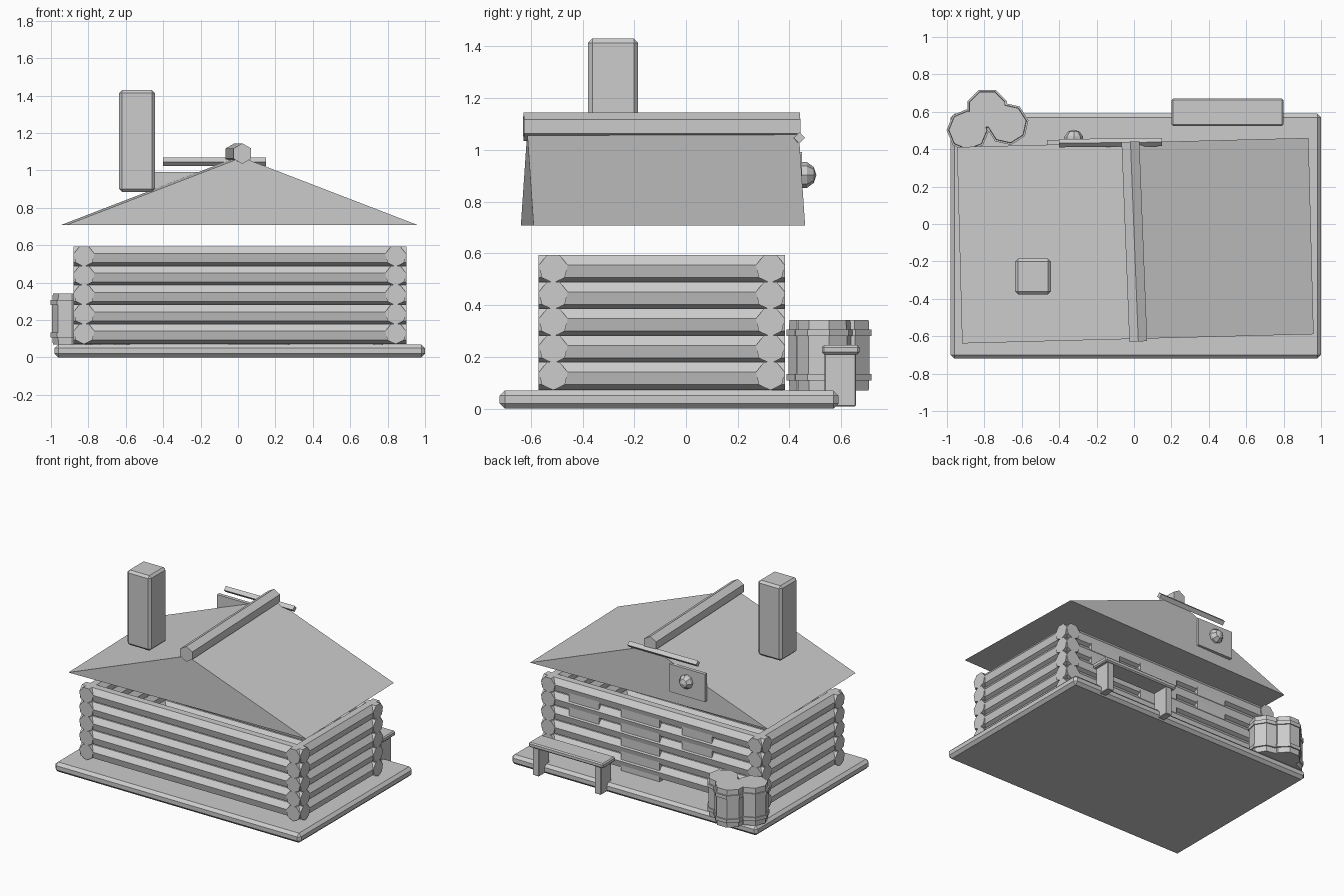
import bpy, bmesh, math
from mathutils import Matrix, Vector

if "Cube" in bpy.data.objects:
    bpy.data.objects.remove(bpy.data.objects["Cube"])

grey = bpy.data.materials.new("plain_grey")
grey.diffuse_color = (0.604, 0.604, 0.604, 1)
grey.use_nodes = True
grey.node_tree.nodes["Principled BSDF"].inputs["Base Color"].default_value = grey.diffuse_color


def finish(name, bm):
    bmesh.ops.recalc_face_normals(bm, faces=bm.faces)
    mesh = bpy.data.meshes.new(name)
    bm.to_mesh(mesh)
    bm.free()
    mesh.materials.append(grey)
    ob = bpy.data.objects.new(name, mesh)
    bpy.context.collection.objects.link(ob)
    return ob


def box(name, lo, hi, bevel=0.0):
    bm = bmesh.new()
    lo, hi = Vector(lo), Vector(hi)
    mat = Matrix.Translation((lo + hi) / 2) @ Matrix.Diagonal((*(hi - lo), 1))
    bmesh.ops.create_cube(bm, size=1, matrix=mat)
    if bevel:
        bmesh.ops.bevel(bm, geom=bm.edges[:], offset=bevel, segments=1, affect='EDGES')
    return finish(name, bm)


def log(name, a, b, radius, sides, phase):
    """Faceted bar from a to b; phase is the angle of one corner above horizontal."""
    a, b = Vector(a), Vector(b)
    d = (b - a).normalized()
    up = Vector((0, 0, 1))
    side = d.cross(up).normalized()
    bm = bmesh.new()
    rings = []
    for p in (a, b):
        ring = []
        for i in range(sides):
            t = phase + math.tau * i / sides
            ring.append(bm.verts.new(p + radius * (math.cos(t) * side + math.sin(t) * up)))
        rings.append(ring)
        bm.faces.new(ring)
    for i in range(sides):
        j = (i + 1) % sides
        bm.faces.new((rings[0][i], rings[0][j], rings[1][j], rings[1][i]))
    return finish(name, bm)


def lathe(name, centre, profile, sides, phase):
    """Closed solid turned about a vertical axis."""
    bm = bmesh.new()
    rings = []
    for r, z in profile:
        rings.append([bm.verts.new((centre[0] + r * math.cos(phase + math.tau * i / sides),
                                    centre[1] + r * math.sin(phase + math.tau * i / sides), z))
                      for i in range(sides)])
    for lower, upper in zip(rings, rings[1:]):
        for i in range(sides):
            j = (i + 1) % sides
            bm.faces.new((lower[i], lower[j], upper[j], upper[i]))
    bm.faces.new(rings[0])
    bm.faces.new(rings[-1])
    return finish(name, bm)


# Ground slab
box("base_slab", (-0.98, -0.72, 0), (1.0, 0.59, 0.07), 0.02)

# Log walls, five courses
for k in range(5):
    z = 0.128 + 0.1035 * k
    for label, y in (("front", -0.513), ("back", 0.326)):
        log(f"{label}_log_{k + 1}", (-0.88, y, z), (0.90, y, z), 0.057, 7, -math.pi / 2)
    for label, x in (("left", -0.823), ("right", 0.843)):
        log(f"{label}_log_{k + 1}", (x, -0.57, z), (x, 0.383, z), 0.057, 7, -math.pi / 2)

# Door and windows set among the back logs
box("door", (-0.05, 0.335, 0.07), (0.26, 0.374, 0.53))
box("window_left", (0.44, 0.335, 0.34), (0.68, 0.374, 0.54))
box("window_right", (-0.47, 0.335, 0.34), (-0.23, 0.374, 0.54))

# Solid gable roof, turned slightly
bm = bmesh.new()
turn = Matrix.Translation((0.007, -0.089, 0)) @ Matrix.Rotation(math.radians(1.5), 4, 'Z')
ends = []
for y in (-0.525, 0.525):
    ends.append([bm.verts.new(turn @ Vector(p))
                 for p in ((-0.94, y, 0.708), (0.94, y, 0.708), (0, y, 1.07))])
    bm.faces.new(ends[-1])
for i in range(3):
    j = (i + 1) % 3
    bm.faces.new((ends[0][i], ends[0][j], ends[1][j], ends[1][i]))
finish("roof", bm)

# Ridge beam
log("ridge_beam", (0.023, -0.628, 1.09), (-0.019, 0.44, 1.09), 0.055, 6, math.pi / 2)

# Chimney
box("chimney", (-0.635, -0.378, 0.885), (-0.445, -0.185, 1.43), 0.016)

# Hanging board, its knob and the pole above it
box("sign_board", (-0.465, 0.423, 0.79), (-0.18, 0.448, 0.992))
log("sign_pole", (-0.40, 0.432, 1.046), (0.15, 0.438, 1.046), 0.022, 4, 0)
bm = bmesh.new()
bmesh.ops.create_uvsphere(bm, u_segments=8, v_segments=5, radius=0.052,
                          matrix=Matrix.Translation((-0.322, 0.452, 0.903))
                          @ Matrix.Rotation(math.pi / 2, 4, 'X'))
finish("sign_knob", bm)

# Bench
box("bench_seat", (0.20, 0.525, 0.21), (0.80, 0.67, 0.245), 0.008)
for label, x in (("left", 0.725), ("right", 0.225)):
    box(f"bench_leg_{label}", (x, 0.535, 0.008), (x + 0.05, 0.657, 0.215), 0.004)

# Barrels with two raised hoops each
barrel = [(0.102, 0.07), (0.104, 0.108), (0.114, 0.108), (0.114, 0.133), (0.106, 0.133),
          (0.106, 0.28), (0.114, 0.28), (0.114, 0.306), (0.104, 0.306), (0.102, 0.343)]
for n, (x, y, turn_deg) in enumerate(((-0.785, 0.612, 22.5), (-0.677, 0.535, 10), (-0.888, 0.502, 0))):
    lathe(f"barrel_{n + 1}", (x, y), barrel, 8, math.radians(turn_deg))
